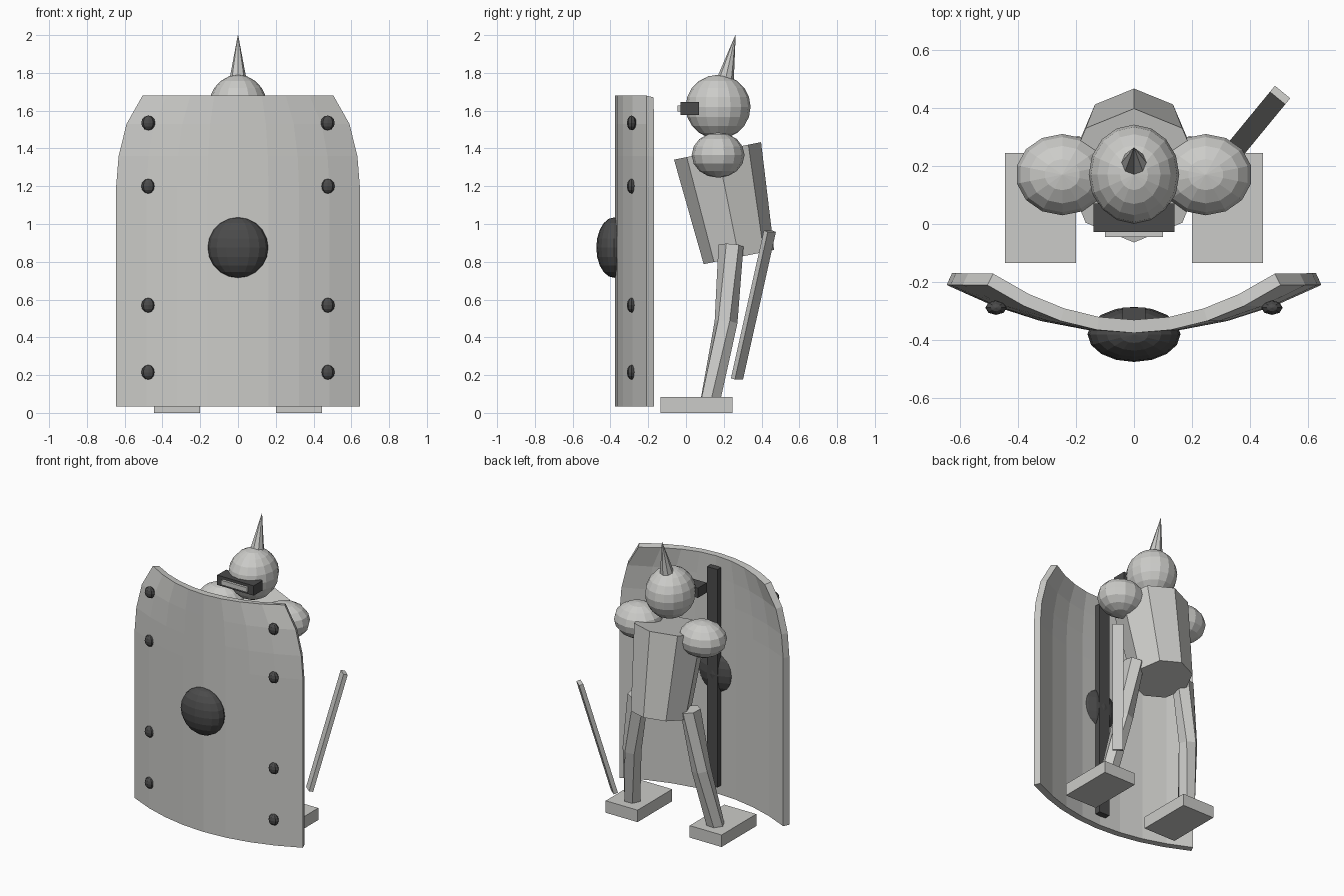
import bpy, bmesh, math
from mathutils import Vector, Matrix

if "Cube" in bpy.data.objects:
    bpy.data.objects.remove(bpy.data.objects["Cube"])


def material(name, rgb):
    m = bpy.data.materials.new(name)
    m.use_nodes = True
    m.diffuse_color = (*rgb, 1)
    m.node_tree.nodes["Principled BSDF"].inputs["Base Color"].default_value = (*rgb, 1)
    return m


LIGHT = material("light grey", (0.6, 0.6, 0.58))
DARK = material("dark grey", (0.07, 0.07, 0.07))


def finish(name, bm, mat, smooth=False):
    mesh = bpy.data.meshes.new(name)
    bm.to_mesh(mesh)
    bm.free()
    mesh.materials.append(mat)
    obj = bpy.data.objects.new(name, mesh)
    bpy.context.collection.objects.link(obj)
    return obj


def ball(name, centre, radii, mat, segments=16, rings=10, turn=0):
    bm = bmesh.new()
    matrix = (Matrix.Translation(centre) @ Matrix.Rotation(turn, 4, 'X')
              @ Matrix.Diagonal((*radii, 1)))
    bmesh.ops.create_uvsphere(bm, u_segments=segments, v_segments=rings, radius=1, matrix=matrix)
    return finish(name, bm, mat)


def box(name, low, high, mat):
    low, high = Vector(low), Vector(high)
    bm = bmesh.new()
    bmesh.ops.create_cube(bm, size=1, matrix=Matrix.Translation((low + high) / 2)
                          @ Matrix.Diagonal((*(high - low), 1)))
    return finish(name, bm, mat)


def frame(start, end):
    """Matrix centred between two points, z along them and x level."""
    start, end = Vector(start), Vector(end)
    z = (end - start).normalized()
    side = Vector((-z.y, z.x, 0)) if abs(z.x) > 0.1 else Vector((1, 0, 0))
    x = (side - z * side.dot(z)).normalized()
    rot = Matrix((x, z.cross(x), z)).transposed().to_4x4()
    return Matrix.Translation((start + end) / 2) @ rot, (end - start).length


def tube(name, path, radii, sides, mat, turn=0):
    """Faceted tube through a few points."""
    bm = bmesh.new()
    rows = []
    for i, (p, r) in enumerate(zip(path, radii)):
        before, after = path[max(i - 1, 0)], path[min(i + 1, len(path) - 1)]
        rot = frame(before, after)[0].to_3x3()
        angles = [turn + math.tau * k / sides for k in range(sides)]
        rows.append([bm.verts.new(Vector(p) + rot @ Vector((r * math.cos(a), r * math.sin(a), 0)))
                     for a in angles])
    for a, b in zip(rows, rows[1:]):
        for k in range(sides):
            n = (k + 1) % sides
            bm.faces.new((a[k], a[n], b[n], b[k]))
    bm.faces.new(rows[0][::-1])
    bm.faces.new(rows[-1])
    bmesh.ops.recalc_face_normals(bm, faces=bm.faces)
    return finish(name, bm, mat)


# Curved shield, narrowing towards the top
bm = bmesh.new()
columns = 8
outline = [(0.035, 0.645), (1.2, 0.645), (1.36, 0.632), (1.53, 0.59), (1.68, 0.505)]
grid = []
for z, half in outline:
    steps = [2 * i / columns - 1 for i in range(columns + 1)]
    grid.append([bm.verts.new((half * t, -0.375 + 0.165 * t * t, z)) for t in steps])
for a, b in zip(grid, grid[1:]):
    for i in range(columns):
        bm.faces.new((a[i], a[i + 1], b[i + 1], b[i]))
shield = finish("shield", bm, LIGHT)
solid = shield.modifiers.new("thickness", 'SOLIDIFY')
solid.thickness = 0.045
solid.offset = -1

# Shield fittings
ball("shield_boss", (0, -0.38, 0.875), (0.16, 0.095, 0.16), DARK)
box("shield_back_bar", (-0.04, -0.335, 0.1), (0.04, -0.288, 1.61), DARK)
for side, label in ((1, "left"), (-1, "right")):
    for n, z in enumerate((0.215, 0.57, 1.2, 1.535)):
        ball(f"{label}_rivet_{n + 1}", (side * 0.475, -0.288, z), (0.037, 0.025, 0.039),
             DARK, 8, 6)

# Head, crest spike and visor
ball("head", (0, 0.17, 1.62), (0.156, 0.172, 0.17), LIGHT)
tube("head_spike", [(0, 0.203, 1.74), (0, 0.262, 2.0)], [0.05, 0.001], 8, LIGHT)
box("visor", (-0.14, -0.028, 1.577), (0.14, 0.07, 1.645), DARK)
box("visor_slit", (-0.1, -0.045, 1.595), (0.1, -0.02, 1.627), LIGHT)

# Leaning torso
tube("torso", [(0, 0.28, 0.825), (0, 0.167, 1.387)], [0.19, 0.235], 8, LIGHT)

# Shoulders, legs and feet
for s, label in ((1, "left"), (-1, "right")):
    ball(f"{label}_shoulder", (s * 0.247, 0.17, 1.365), (0.16, 0.14, 0.12), LIGHT, 14, 8)
    tube(f"{label}_leg", [(s * 0.32, 0.13, 0.07), (s * 0.265, 0.212, 0.48), (s * 0.2, 0.238, 0.885)],
         [0.058, 0.062, 0.067], 6, LIGHT, math.pi / 6)
    box(f"{label}_foot", (s * 0.322 - 0.122, -0.135, 0), (s * 0.322 + 0.122, 0.245, 0.083), LIGHT)

# Slanted baton at the left side
bm = bmesh.new()
matrix, length = frame((0.36, 0.27, 0.18), (0.503, 0.444, 0.962))
bmesh.ops.create_cube(bm, size=1, matrix=matrix @ Matrix.Diagonal((0.068, 0.028, length, 1)))
finish("baton", bm, LIGHT)
